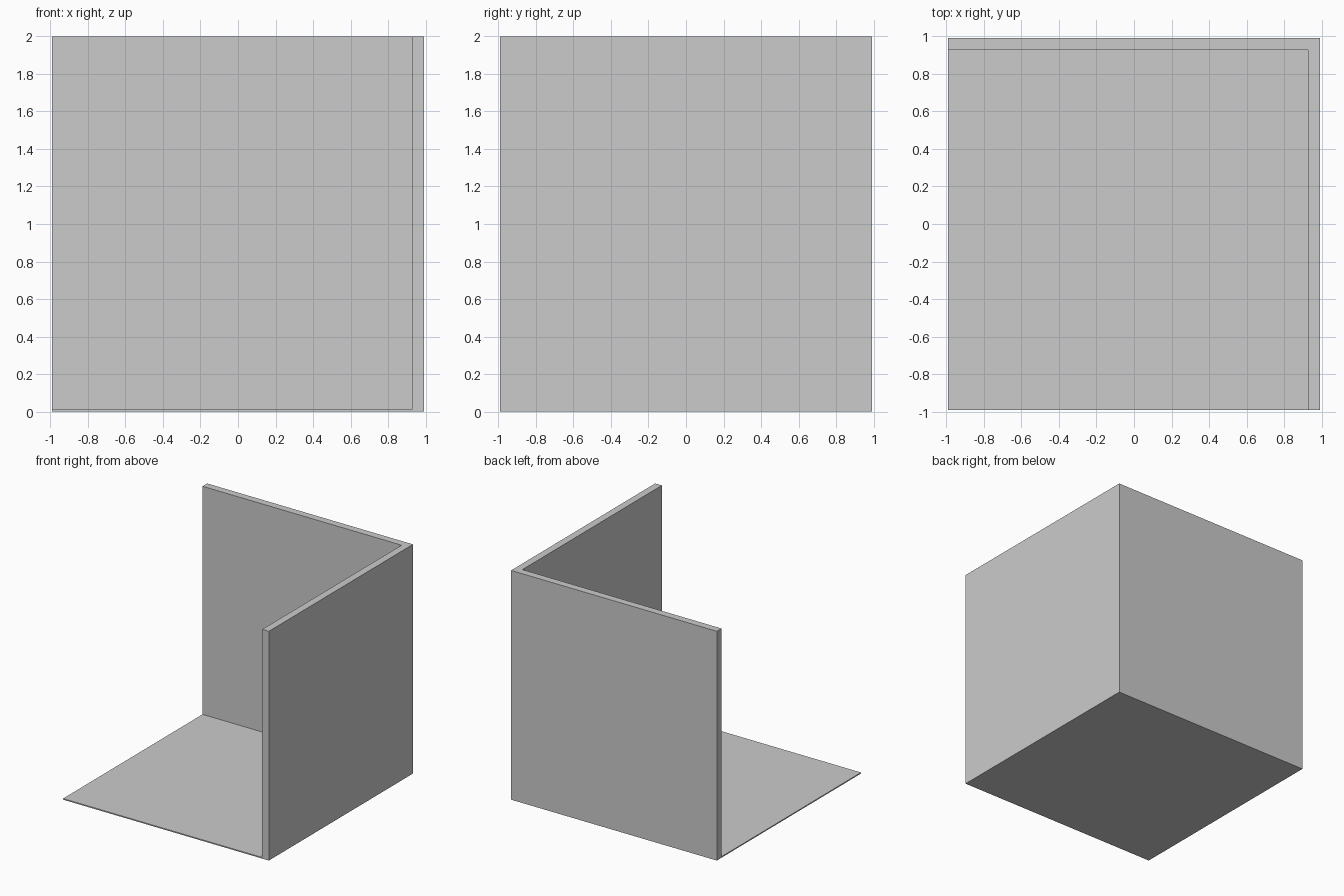
import bpy, bmesh

if "Cube" in bpy.data.objects:
    bpy.data.objects.remove(bpy.data.objects["Cube"])

HALF = 0.993      # half of the square footprint
INNER = 0.929     # inner wall faces
HEIGHT = 2.0
FLOOR = 0.01


def prism(name, outline, height):
    """Extrude a plan outline (counter-clockwise) up from z = 0."""
    bm = bmesh.new()
    base = bm.faces.new([bm.verts.new((x, y, 0)) for x, y in outline])
    top = bmesh.ops.extrude_face_region(bm, geom=[base], use_keep_orig=True)
    verts = [v for v in top["geom"] if isinstance(v, bmesh.types.BMVert)]
    bmesh.ops.translate(bm, verts=verts, vec=(0, 0, height))
    bmesh.ops.recalc_face_normals(bm, faces=bm.faces)
    mesh = bpy.data.meshes.new(name)
    bm.to_mesh(mesh)
    bm.free()
    obj = bpy.data.objects.new(name, mesh)
    bpy.context.collection.objects.link(obj)
    return obj


# Back and right walls: one continuous L-shaped piece
prism("corner_walls", [(-HALF, HALF), (-HALF, INNER), (INNER, INNER),
                       (INNER, -HALF), (HALF, -HALF), (HALF, HALF)], HEIGHT)

# Thin floor filling the space inside the walls
prism("floor", [(-HALF, -HALF), (INNER, -HALF),
                (INNER, INNER), (-HALF, INNER)], FLOOR)
